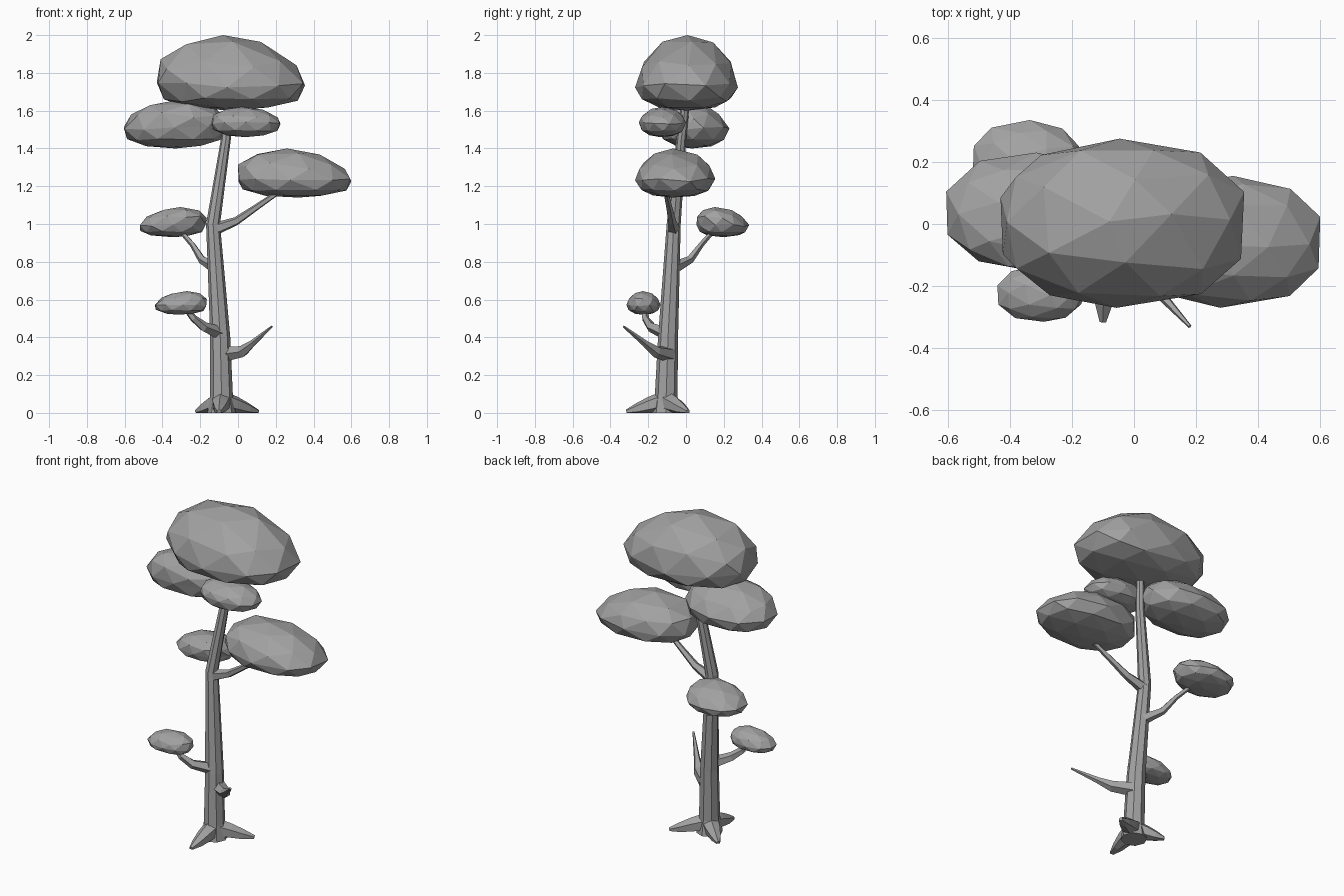
import bpy, bmesh, random
from mathutils import Vector

random.seed(11)
if "Cube" in bpy.data.objects:
    bpy.data.objects.remove(bpy.data.objects["Cube"])

grey = bpy.data.materials.new("plain_grey")
grey.use_nodes = True
COLOUR = (0.36, 0.36, 0.36, 1)
grey.diffuse_color = COLOUR
grey.node_tree.nodes["Principled BSDF"].inputs["Base Color"].default_value = COLOUR


def finish(name, bm):
    bmesh.ops.recalc_face_normals(bm, faces=bm.faces)
    mesh = bpy.data.meshes.new(name)
    bm.to_mesh(mesh)
    bm.free()
    mesh.materials.append(grey)
    obj = bpy.data.objects.new(name, mesh)
    bpy.context.collection.objects.link(obj)
    return obj


def limb(name, path, sides):
    """Faceted tapering tube through (x, y, z, radius) stations."""
    bm = bmesh.new()
    pts = [Vector(p[:3]) for p in path]
    rings = []
    for i, p in enumerate(pts):
        tangent = pts[min(i + 1, len(pts) - 1)] - pts[max(i - 1, 0)]
        turn = Vector((0, 0, 1)).rotation_difference(tangent)
        circle = bmesh.ops.create_circle(bm, segments=sides, radius=path[i][3])["verts"]
        for v in circle:
            v.co = p + turn @ v.co
            v.co.z = max(v.co.z, 0)
        rings.append(circle)
    for a, b in zip(rings, rings[1:]):
        for k in range(sides):
            n = (k + 1) % sides
            bm.faces.new((a[k], a[n], b[n], b[k]))
    bm.faces.new(rings[0])
    bm.faces.new(rings[-1])
    return finish(name, bm)


def power(c, e):
    return abs(c) ** e * (1 if c > 0 else -1)


def foliage(name, low, high, belly, skew):
    """Faceted leaf cloud fitted to a box: domed above, flatter below.
    Belly is the height of its widest part (0 to 1), skew slides the top."""
    bm = bmesh.new()
    bmesh.ops.create_icosphere(bm, subdivisions=2, radius=1)
    for v in bm.verts:
        n = v.co + Vector([random.uniform(-0.07, 0.07) for _ in range(3)])
        n.normalize()
        up = max(n.z, 0)
        z = up ** 1.15 * (1 - belly) if n.z > 0 else power(n.z, 0.8) * belly
        v.co = (power(n.x, 0.9) + skew[0] * up, power(n.y, 0.9) + skew[1] * up, z)
    # fit to the box
    for axis in range(3):
        vals = [v.co[axis] for v in bm.verts]
        lo, hi = min(vals), max(vals)
        for v in bm.verts:
            t = (v.co[axis] - lo) / (hi - lo)
            v.co[axis] = low[axis] + t * (high[axis] - low[axis])
    # merge nearly flat neighbours into larger facets
    bmesh.ops.dissolve_limit(bm, angle_limit=0.24, verts=bm.verts, edges=bm.edges)
    return finish(name, bm)


# Trunk
limb("trunk", [(-0.087, -0.105, 0, 0.075), (-0.087, -0.105, 0.09, 0.06),
               (-0.094, -0.095, 0.4, 0.053), (-0.132, -0.065, 1.0, 0.037),
               (-0.064, -0.025, 1.45, 0.026), (-0.045, 0, 1.66, 0.022)], 8)

# Spreading roots
for name, tip in (("front_root", (-0.1, -0.315)), ("right_root", (-0.22, 0.0)),
                  ("left_root", (0.105, 0.01))):
    start, end = Vector((-0.087, -0.105)), Vector(tip)
    stations = []
    for t, z, r in ((0.05, 0.06, 0.055), (0.4, 0.04, 0.046), (0.72, 0.02, 0.032), (1, 0.006, 0.012)):
        p = start.lerp(end, t)
        stations.append((p.x, p.y, z, r))
    limb(name, stations, 6)

# Branches
limb("broken_branch", [(-0.07, -0.09, 0.31, 0.042), (0.025, -0.16, 0.325, 0.032),
                       (0.08, -0.22, 0.37, 0.018), (0.18, -0.33, 0.457, 0.006)], 5)
limb("low_branch", [(-0.09, -0.1, 0.42, 0.038), (-0.18, -0.185, 0.455, 0.027),
                    (-0.235, -0.215, 0.5, 0.02), (-0.29, -0.22, 0.57, 0.014)], 5)
limb("back_branch", [(-0.12, -0.06, 0.77, 0.033), (-0.19, 0.02, 0.81, 0.022),
                     (-0.24, 0.08, 0.89, 0.015), (-0.31, 0.15, 0.97, 0.012)], 5)
limb("side_branch", [(-0.13, -0.065, 0.97, 0.036), (-0.01, -0.075, 1.015, 0.023),
                     (0.1, -0.09, 1.09, 0.017), (0.23, -0.11, 1.18, 0.013)], 5)

# Foliage clouds
foliage("crown", (-0.43, -0.27, 1.6), (0.355, 0.275, 2.0), 0.34, (-0.15, 0.03))
foliage("right_upper_foliage", (-0.605, -0.15, 1.4), (-0.06, 0.23, 1.66), 0.42, (0.1, -0.25))
foliage("front_upper_foliage", (-0.14, -0.25, 1.46), (0.225, 0.0, 1.62), 0.48, (-0.1, 0))
foliage("left_foliage", (0, -0.27, 1.14), (0.6, 0.155, 1.4), 0.36, (-0.22, 0))
foliage("back_foliage", (-0.52, 0.055, 0.93), (-0.165, 0.335, 1.09), 0.4, (0.25, -0.25))
foliage("low_foliage", (-0.44, -0.315, 0.52), (-0.165, -0.135, 0.645), 0.4, (0.2, 0))
